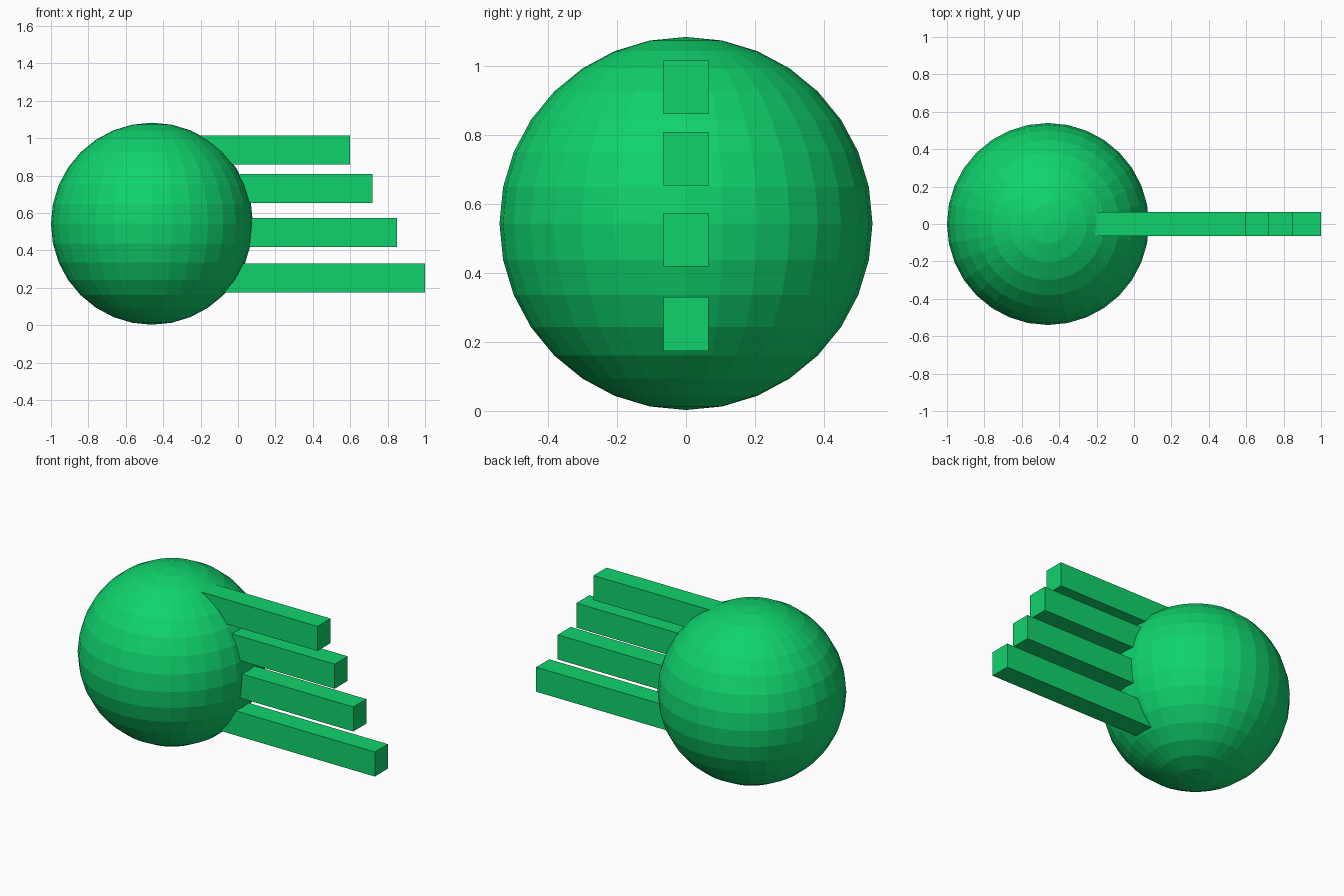
import bpy

if "Cube" in bpy.data.objects:
    bpy.data.objects.remove(bpy.data.objects["Cube"])

green = bpy.data.materials.new("green")
green.diffuse_color = (0.005, 0.65, 0.15, 1)
green.use_nodes = True
green.node_tree.nodes["Principled BSDF"].inputs["Base Color"].default_value = green.diffuse_color

# Faceted ball
bpy.ops.mesh.primitive_uv_sphere_add(segments=32, ring_count=16, radius=0.54,
                                     location=(-0.46, 0, 0.543))
ball = bpy.context.object
ball.name = "ball"
ball.data.materials.append(green)


def bar(name, x_end, z_mid, x_start=-0.3):
    bpy.ops.mesh.primitive_cube_add(size=1, location=((x_start + x_end) / 2, 0, z_mid))
    ob = bpy.context.object
    ob.name = name
    ob.scale = (x_end - x_start, 0.13, 0.155)
    ob.data.materials.append(green)


# Four stacked bars, longest at the bottom, sunk into the ball
for i, (x_end, z_mid) in enumerate([(1.0, 0.252), (0.85, 0.496), (0.72, 0.731), (0.6, 0.937)]):
    bar(f"bar_{i + 1}", x_end, z_mid)
